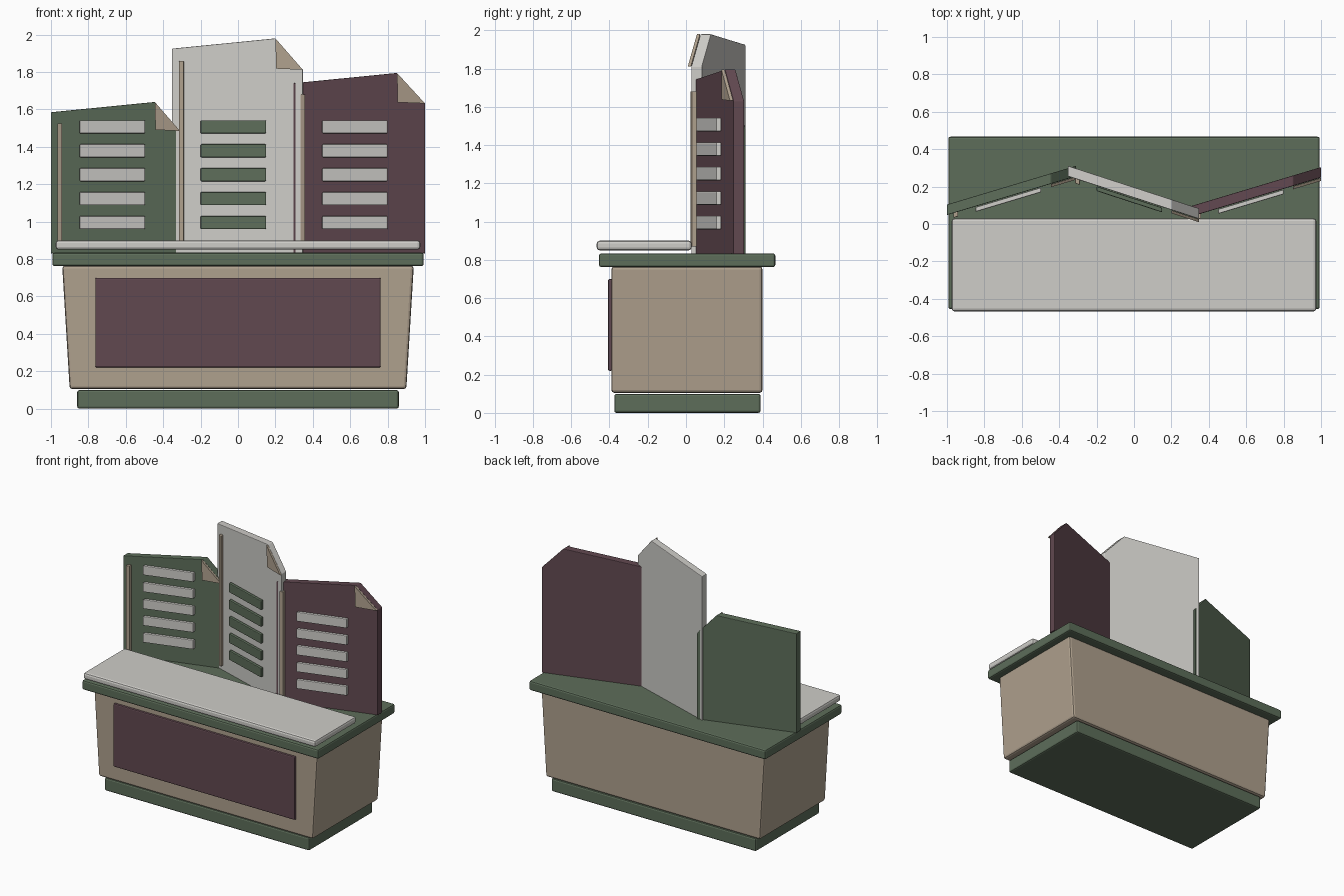
import bpy, bmesh

cube = bpy.data.objects.get("Cube")
if cube:
    bpy.data.objects.remove(cube)


def material(name, r, g, b):
    m = bpy.data.materials.new(name)
    m.use_nodes = True
    m.diffuse_color = (r, g, b, 1)
    m.node_tree.nodes["Principled BSDF"].inputs["Base Color"].default_value = (r, g, b, 1)
    return m


GREEN = material("sage green", 0.11, 0.155, 0.102)
PLUM = material("plum", 0.12, 0.065, 0.08)
TAN = material("tan", 0.43, 0.355, 0.27)
WHITE = material("warm white", 0.62, 0.61, 0.58)


def prism(name, outline, front, thickness, mat, bevel=0.0):
    """Extrude an (x, z) outline backwards in y; front(x) gives its front depth."""
    bm = bmesh.new()
    a = [bm.verts.new((x, front(x), z)) for x, z in outline]
    b = [bm.verts.new((x, front(x) + thickness, z)) for x, z in outline]
    bm.faces.new(a)
    bm.faces.new(b[::-1])
    for i in range(len(a)):
        j = (i + 1) % len(a)
        bm.faces.new((a[j], a[i], b[i], b[j]))
    bmesh.ops.recalc_face_normals(bm, faces=bm.faces)
    mesh = bpy.data.meshes.new(name)
    bm.to_mesh(mesh)
    bm.free()
    mesh.materials.append(mat)
    ob = bpy.data.objects.new(name, mesh)
    bpy.context.collection.objects.link(ob)
    if bevel:
        mod = ob.modifiers.new("Bevel", "BEVEL")
        mod.width = bevel
        mod.segments = 2
    return ob


def rect(x0, x1, z0, z1):
    return [(x0, z0), (x1, z0), (x1, z1), (x0, z1)]


def block(name, x0, x1, y0, y1, z0, z1, mat, bevel):
    return prism(name, rect(x0, x1, z0, z1), lambda x: y0, y1 - y0, mat, bevel)


# Counter
block("plinth", -0.86, 0.86, -0.375, 0.39, 0.0, 0.1, GREEN, 0.012)
body = [(-0.9, 0.105), (0.9, 0.105), (0.94, 0.765), (-0.94, 0.765)]
prism("counter_body", body, lambda x: -0.39, 0.79, TAN, 0.015)
block("front_panel", -0.763, 0.763, -0.408, -0.385, 0.22, 0.7, PLUM, 0.008)
block("counter_top", -0.993, 0.993, -0.455, 0.467, 0.762, 0.834, GREEN, 0.012)
block("serving_shelf", -0.975, 0.975, -0.467, 0.03, 0.85, 0.9, WHITE, 0.015)


# Folding menu boards, each a zigzag leaf with a turned-down corner
def board(side, x0, x1, y0, slope, z_left, z_peak, x_fold, z_right,
          mat, slat_mat, slat_x, post_x, post_top):
    def depth(offset):
        return lambda x: y0 + slope * (x - x0) + offset

    outline = [(x0, 0.83), (x1, 0.83), (x1, z_right), (x_fold, z_peak), (x0, z_left)]
    prism(side + "_board", outline, depth(0), 0.056, mat, 0.004)
    fold = [(x_fold, z_peak), (x_fold + 0.004, z_right + 0.006), (x1, z_right)]
    prism(side + "_folded_corner", fold, depth(-0.018), 0.016, TAN)
    prism(side + "_post", rect(post_x, post_x + 0.025, 0.87, post_top),
          depth(-0.025), 0.027, TAN, 0.003)
    for i in range(5):
        z = 0.96 + i * 0.128
        prism(f"{side}_slat_{i + 1}", rect(slat_x, slat_x + 0.35, z, z + 0.07),
              depth(-0.029), 0.025, slat_mat, 0.005)


board("right", -1.0, -0.31, 0.048, 0.3, 1.585, 1.64, -0.445, 1.485,
      GREEN, WHITE, -0.847, -0.966, 1.525)
board("centre", -0.353, 0.347, 0.255, -0.325, 1.925, 1.98, 0.2, 1.812,
      WHITE, GREEN, -0.2, -0.315, 1.86)
board("left", 0.296, 1.0, 0.037, 0.3, 1.74, 1.795, 0.85, 1.632,
      PLUM, WHITE, 0.45, 0.333, 1.68)
